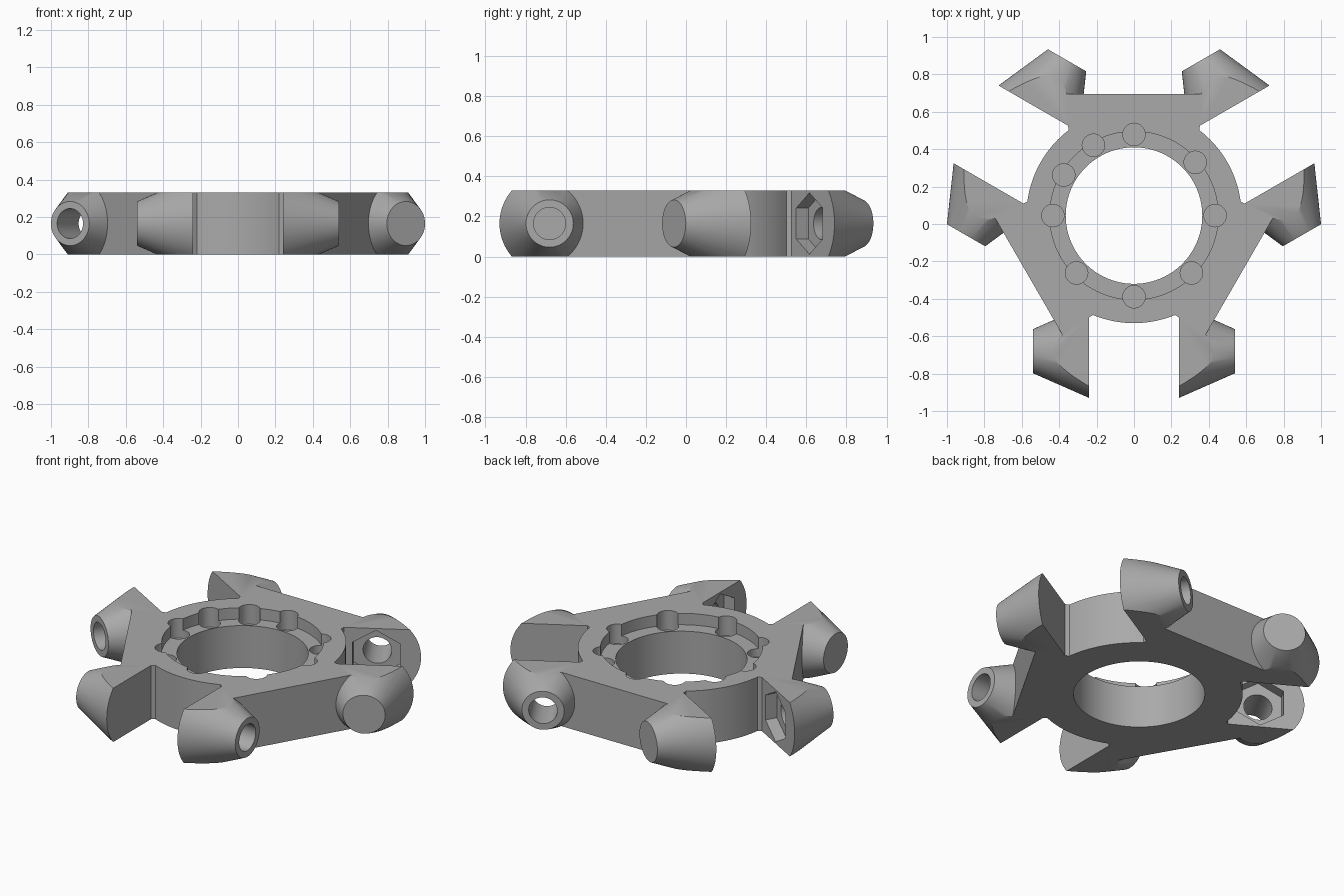
import bpy, bmesh, math
from mathutils import Matrix, Vector

if "Cube" in bpy.data.objects:
    bpy.data.objects.remove(bpy.data.objects["Cube"], do_unlink=True)

HEIGHT = 0.33
MID = HEIGHT / 2
CENTRE = Vector((0, 0.045, 0))
DISC, SLOT = 0.575, 0.24      # hub radius, half width of the arm slots
BOSS_Y = -0.725               # boss axis distance from the hub centre

grey = bpy.data.materials.new("plain grey")
grey.use_nodes = True
GREY = (0.40, 0.40, 0.40, 1)
grey.diffuse_color = GREY
grey.node_tree.nodes["Principled BSDF"].inputs["Base Color"].default_value = GREY


def add_object(name, bm, matrix=Matrix()):
    bmesh.ops.recalc_face_normals(bm, faces=bm.faces)
    mesh = bpy.data.meshes.new(name)
    bm.to_mesh(mesh)
    bm.free()
    mesh.transform(Matrix.Translation(CENTRE) @ matrix)
    obj = bpy.data.objects.new(name, mesh)
    bpy.context.collection.objects.link(obj)
    mesh.materials.append(grey)
    return obj


def prism(name, points, z0, z1, matrix=Matrix()):
    bm = bmesh.new()
    face = bm.faces.new([bm.verts.new((x, y, z0)) for x, y in points])
    top = bmesh.ops.extrude_face_region(bm, geom=[face])["geom"]
    verts = [v for v in top if isinstance(v, bmesh.types.BMVert)]
    bmesh.ops.translate(bm, verts=verts, vec=(0, 0, z1 - z0))
    return add_object(name, bm, matrix)


def circle(radius, count, cx=0, cy=0, start=0, sweep=math.tau):
    return [(cx + radius * math.cos(start + sweep * i / count),
             cy + radius * math.sin(start + sweep * i / count)) for i in range(count)]


def cone_x(name, x0, x1, r0, r1, count, matrix, phase=0):
    """Cone lying along x on the boss axis."""
    bm = bmesh.new()
    bmesh.ops.create_cone(bm, cap_ends=True, segments=count, radius1=r0,
                          radius2=r1, depth=abs(x1 - x0))
    place = (Matrix.Translation(((x0 + x1) / 2, BOSS_Y, MID))
             @ Matrix.Rotation(math.pi / 2, 4, 'Y') @ Matrix.Rotation(phase, 4, 'Z'))
    bmesh.ops.transform(bm, matrix=place, verts=bm.verts)
    return add_object(name, bm, matrix)


def combine(target, tools, operation):
    bpy.context.view_layer.objects.active = target
    for tool in tools:
        mod = target.modifiers.new("join", 'BOOLEAN')
        mod.operation, mod.object, mod.solver = operation, tool, 'EXACT'
        bpy.ops.object.modifier_apply(modifier=mod.name)
        bpy.data.objects.remove(tool, do_unlink=True)


# Triangular plate, with one corner towards the front
plate = prism("effector_plate", circle(1.3, 3, start=-math.pi / 2), -0.1, HEIGHT + 0.1)

bosses, slots, bores = [], [], []
for turn in range(3):
    spin = Matrix.Rotation(turn * math.tau / 3, 4, 'Z')
    for side in (1, -1):
        m = spin @ Matrix.Scale(side, 4, (1, 0, 0))
        bosses.append(cone_x("boss", 0.20, 0.54, 0.2676, 0.118, 64, m))
        bores.append(cone_x("bolt_hole", 0.15, 0.8, 0.08, 0.08, 40, m))
        # Hexagonal nut pocket with level top and bottom flats
        bores.append(cone_x("nut_pocket", 0.15, 0.31, 0.153, 0.153, 6, m, math.pi / 6))
    # Slot between the bosses, following the round hub
    half = math.asin(0.22 / DISC)
    arc = circle(DISC, 24, start=-math.pi / 2 + half, sweep=-2 * half)
    arc.append((-0.22, -DISC * math.cos(half)))
    outline = [(-SLOT, -0.545), (-SLOT, -1.6), (SLOT, -1.6), (SLOT, -0.545)] + arc
    slots.append(prism("slot", outline, -0.3, HEIGHT + 0.3, spin))

combine(plate, bosses, 'UNION')
combine(plate, slots, 'DIFFERENCE')
combine(plate, [prism("slab", circle(3, 4), 0, HEIGHT)], 'INTERSECT')
combine(plate, bores, 'DIFFERENCE')

# Central bore, stepped ledge and the ring of small pockets
cuts = [prism("centre_bore", circle(0.365, 96), -0.2, HEIGHT + 0.2),
        prism("ledge", circle(0.45, 96), HEIGHT - 0.07, HEIGHT + 0.2)]
for degrees in (90, 120, 150, 180, 225, 270, 315, 0, 41):
    a = math.radians(degrees)
    spot = circle(0.06, 32, 0.434 * math.cos(a), 0.434 * math.sin(a))
    cuts.append(prism("pocket", spot, HEIGHT - 0.12, HEIGHT + 0.2))
combine(plate, cuts, 'DIFFERENCE')

# Smooth round walls, crisp edges
bpy.ops.object.select_all(action='DESELECT')
plate.select_set(True)
bpy.context.view_layer.objects.active = plate
bpy.ops.object.shade_smooth_by_angle(angle=math.radians(30))
